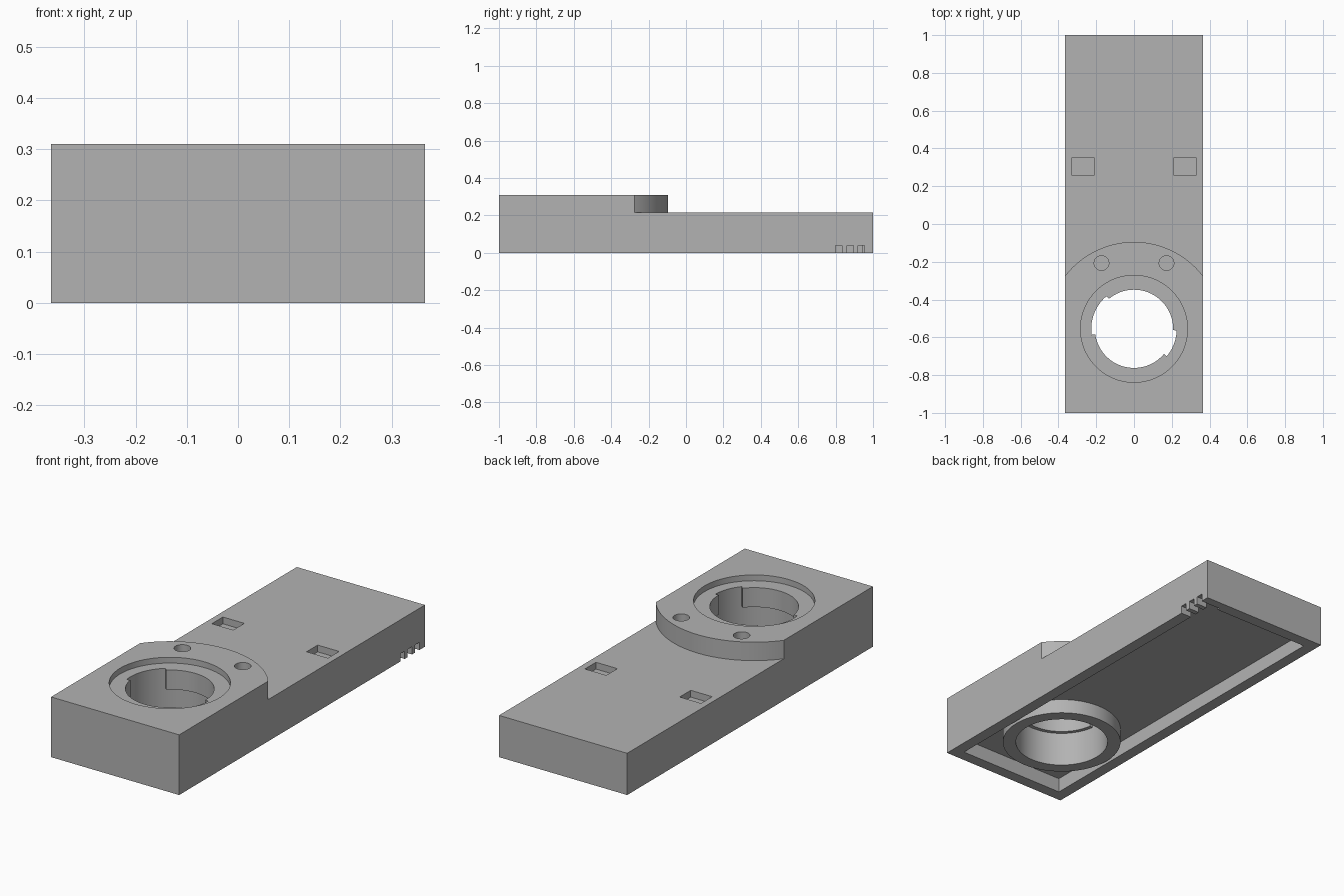
import bpy, bmesh
from math import radians, sin, cos

cube = bpy.data.objects.get("Cube")
if cube:
    bpy.data.objects.remove(cube, do_unlink=True)

BORE_Y = -0.555   # centre of the round socket
HALF_W = 0.365
WALL = 0.06

grey = bpy.data.materials.new("plain grey")
grey.use_nodes = True
grey.diffuse_color = (0.45, 0.45, 0.45, 1)
grey.node_tree.nodes["Principled BSDF"].inputs["Base Color"].default_value = grey.diffuse_color


def arc(r, a0, a1, step=2, cx=0, cy=BORE_Y):
    return [(cx + r * cos(radians(a)), cy + r * sin(radians(a)))
            for a in range(a0, a1 + 1, step)]


def circle(r, step=2, cx=0, cy=BORE_Y):
    return arc(r, 0, 360 - step, step, cx, cy)


def rect(x0, x1, y0, y1):
    return [(x0, y0), (x1, y0), (x1, y1), (x0, y1)]


def prism(name, outline, z0, z1):
    """Extrude a flat outline between two heights."""
    bm = bmesh.new()
    base = bm.faces.new([bm.verts.new((x, y, z0)) for x, y in outline])
    top = bmesh.ops.extrude_face_region(bm, geom=[base])["geom"]
    for v in top:
        if isinstance(v, bmesh.types.BMVert):
            v.co.z = z1
    bmesh.ops.recalc_face_normals(bm, faces=bm.faces)
    mesh = bpy.data.meshes.new(name)
    bm.to_mesh(mesh)
    bm.free()
    mesh.materials.append(grey)
    ob = bpy.data.objects.new(name, mesh)
    bpy.context.collection.objects.link(ob)
    return ob


# Full-height block that everything is cut from
body = prism("housing", rect(-HALF_W, HALF_W, -1, 1), 0, 0.31)


def combine(operation, name, outline, z0, z1):
    """Apply one prism to the housing and discard it."""
    tool = prism(name, outline, z0, z1)
    tool.hide_render = True
    mod = body.modifiers.new(name, "BOOLEAN")
    mod.operation, mod.solver, mod.object = operation, "EXACT", tool
    bpy.context.view_layer.objects.active = body
    bpy.ops.object.modifier_apply(modifier=name)
    bpy.data.objects.remove(tool, do_unlink=True)


def cut(*args):
    combine("DIFFERENCE", *args)


# Lower rear deck, leaving the round-backed raised front
cut("deck_cut", arc(0.46, 30, 150) + [(-0.4, 1.1), (0.4, 1.1)], 0.215, 0.5)

# Shallow underside recess with a collar around the socket
inner = HALF_W - WALL
cut("underside_recess", rect(-inner, inner, WALL - 1, 1 - WALL), -0.1, 0.075)
combine("UNION", "socket_collar", circle(0.29), 0, 0.1)

# Stepped socket: counterbore, bayonet lips with two slots, wide lower bore
cut("counterbore", circle(0.283), 0.28, 0.5)
cut("lower_bore", circle(0.226), -0.1, 0.18)
keyed = (arc(0.207, -2, 130) + arc(0.226, 130, 188)
         + arc(0.207, 188, 320) + arc(0.226, 320, 358))
cut("keyed_bore", keyed, 0.1, 0.5)

# Paired screw holes and rectangular pockets
for side in (-1, 1):
    cut("screw_hole", circle(0.039, 10, side * 0.172, -0.207), 0.2, 0.5)
    x = side * 0.27
    cut("pocket", rect(x - 0.061, x + 0.061, 0.26, 0.35), 0.18, 0.5)

# Three vent notches through the left wall
for y in (0.8, 0.86, 0.92):
    cut("vent_notch", rect(0.25, 0.45, y, y + 0.035), -0.1, 0.04)

# Smooth round walls, crisp edges
bpy.ops.object.select_all(action="DESELECT")
body.select_set(True)
bpy.context.view_layer.objects.active = body
bpy.ops.object.shade_smooth_by_angle(angle=radians(30))
